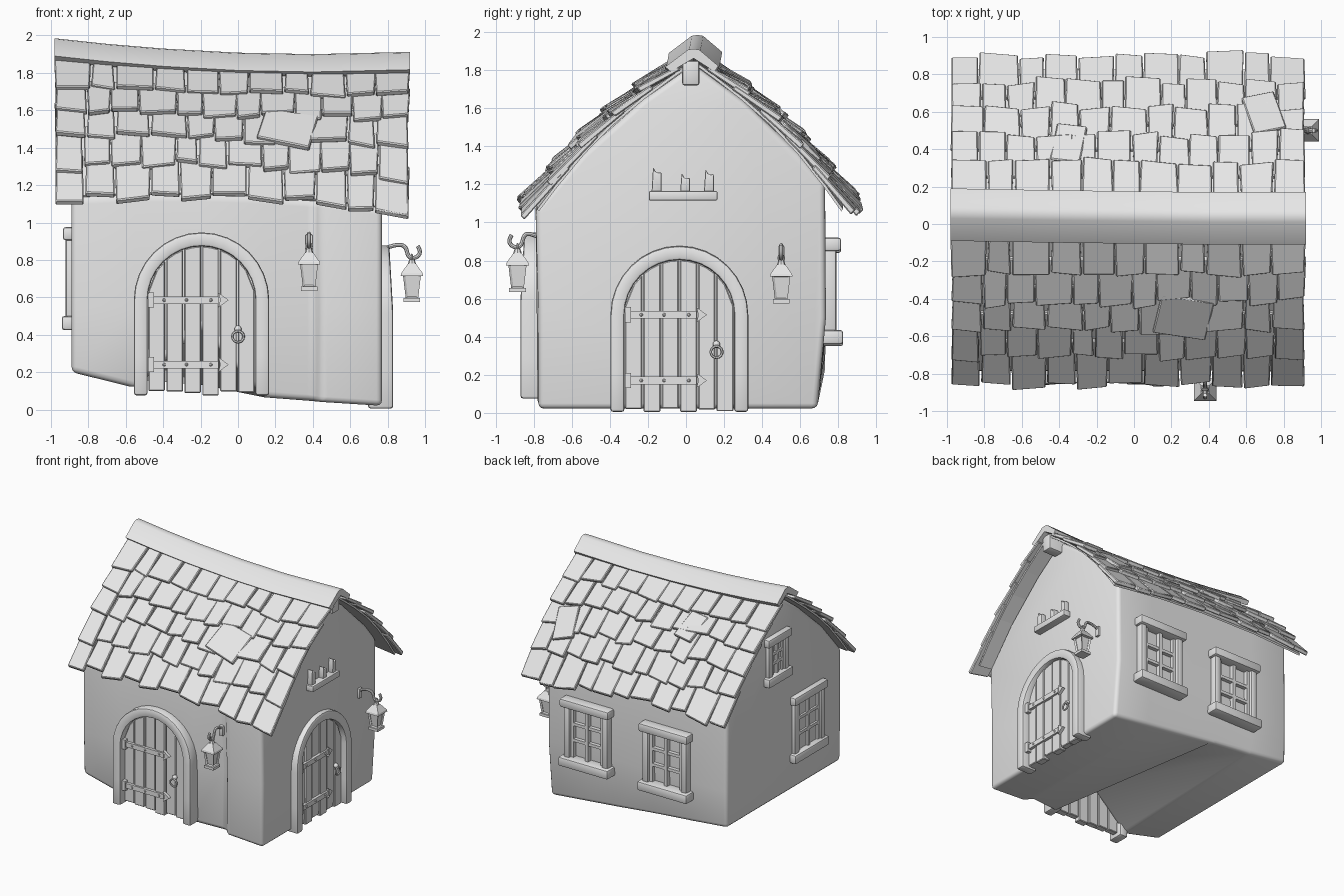
import bpy, bmesh, math, random
from mathutils import Matrix, Vector

if "Cube" in bpy.data.objects:
    bpy.data.objects.remove(bpy.data.objects["Cube"])

random.seed(4)
grey = bpy.data.materials.new("plain_grey")
grey.diffuse_color = (0.8, 0.8, 0.8, 1)
grey.use_nodes = True
grey.node_tree.nodes["Principled BSDF"].inputs["Base Color"].default_value = grey.diffuse_color


def finish(name, bm, M=Matrix(), bevel=0.0, segs=2):
    bmesh.ops.recalc_face_normals(bm, faces=bm.faces)
    bm.transform(M)
    me = bpy.data.meshes.new(name)
    bm.to_mesh(me)
    bm.free()
    me.materials.append(grey)
    ob = bpy.data.objects.new(name, me)
    bpy.context.collection.objects.link(ob)
    if bevel:
        m = ob.modifiers.new("bevel", 'BEVEL')
        m.width, m.segments, m.limit_method = bevel, segs, 'ANGLE'
    return ob


def loft(bm, rings):
    """Skin closed rings of points and cap both ends."""
    vs = [[bm.verts.new(p) for p in r] for r in rings]
    n = len(vs[0])
    for a, b in zip(vs, vs[1:]):
        for i in range(n):
            bm.faces.new((a[i], a[(i + 1) % n], b[(i + 1) % n], b[i]))
    bm.faces.new(vs[0])
    bm.faces.new(vs[-1])


def prism(bm, pts, w0, w1):
    """Polygon in (across, up), pushed out of the wall from w0 to w1."""
    loft(bm, [[(u, -w, z) for u, z in pts] for w in (w0, w1)])


def box(bm, u0, u1, z0, z1, w0, w1):
    prism(bm, [(u0, z0), (u1, z0), (u1, z1), (u0, z1)], w0, w1)


def place(x, y, z, deg):
    return Matrix.Translation((x, y, z)) @ Matrix.Rotation(math.radians(deg), 4, 'Z')


# Roof surface: height by distance from the ridge, sagging along x
SLOPE = [(0, 1.855), (.13, 1.765), (.27, 1.665), (.43, 1.54), (.58, 1.40), (.72, 1.245), (.87, 1.065)]


def roof_z(x, d):
    for (a, za), (b, zb) in zip(SLOPE, SLOPE[1:]):
        if d <= b or b == .87:
            z = za + (zb - za) * (d - a) / (b - a)
            break
    t = min(d / .87, 1.1)
    return z + (.025 * x * x - .03 * x) * (1 - t) + (.03 - .045 * x - .07 * x * x) * t * t


def roof_pt(x, d, side, lift):
    k = 1 if side < 0 else .955
    return Vector((x, .04 + side * k * d + side * lift * .65, roof_z(x, d) + lift * .75))


# Walls: one lofted body, floor sloping along x, opened up behind the front door
bm = bmesh.new()
rings = []
for x, low_y, low_z, mid_y, top_y in [
        (-.89, -.775, .2, -.785, -.785), (-.55, -.775, .115, -.785, -.785), (-.2, -.775, .44, -.785, -.785),
        (.14, -.775, .065, -.785, -.785), (.40, -.73, .045, -.715, -.755),
        (.45, -.78, .04, -.785, -.79), (.77, -.775, .02, -.775, -.79)]:
    t = (x + .89) / 1.66
    floor = .2 - .18 * t
    g = lambda d: roof_z(x, d) - .015
    rings.append([(x, low_y, low_z), (x, mid_y, .55), (x, top_y, g(.82)), (x, -.54, g(.58)), (x, -.23, g(.27)),
                  (x, .04, g(.0)), (x, .30, g(.27)), (x, .594, g(.58)), (x, .73, g(.72)),
                  (x, .735, .5), (x, .73 - .04 * t, floor)])
loft(bm, rings)
finish("house_walls", bm, bevel=.03, segs=3)

# Roof deck and shingles on both slopes
ROWS = [.87, .72, .58, .43, .27]
for side, label in ((-1, "front"), (1, "back")):
    bm = bmesh.new()
    cuts = [-.95, -.5, 0, .45, .88]
    for (d1, _), (d0, _) in zip(SLOPE, SLOPE[1:]):
        d0 = min(d0, .82)
        loft(bm, [[roof_pt(x, d0, side, -.012), roof_pt(x, d1, side, -.012),
                   roof_pt(x, d1, side, .003), roof_pt(x, d0, side, .003)] for x in cuts])
    finish("roof_deck_" + label, bm)
    bm = bmesh.new()
    for r, d in enumerate(ROWS):
        count = 11 + r % 2
        edges = [-.98 + 1.895 * i / count + (random.uniform(-.025, .025) if 0 < i < count else 0)
                 for i in range(count + 1)]
        for x0, x1 in zip(edges, edges[1:]):
            low = d + random.uniform(-.02, .02)
            top = max(d - .22, .07)
            skew = random.uniform(-.011, .011)
            lift = random.uniform(.016, .034)
            ring = []
            for x, s in ((x0 + .004, skew), (x1 - .004, -skew)):
                ring.append([roof_pt(x, low + s, side, lift), roof_pt(x - s, top, side, 0),
                             roof_pt(x - s, top, side, .028), roof_pt(x, low + s, side, lift + .034)])
            loft(bm, ring)
    # slipped shingles
    for x, d, w, a in ((.24, .60, .14, .05),) if side < 0 else ((.66, .64, .085, .07), (-.33, .47, .08, -.04)):
        loft(bm, [[roof_pt(x + e, d + a * e * 3, side, .035), roof_pt(x + e + a, d - .19 + a * e * 3, side, .02),
                   roof_pt(x + e + a, d - .19 + a * e * 3, side, .05), roof_pt(x + e, d + a * e * 3, side, .068)]
                  for e in (-w, w)])
    finish("roof_shingles_" + label, bm, bevel=.006, segs=1)

# Sagging ridge cap and the beam end beneath it
bm = bmesh.new()
CAP = [(-.15, -.095), (-.03, -.005), (0, 0), (.03, -.005), (.13, -.09), (.11, -.12), (0, -.05), (-.12, -.12)]
loft(bm, [[(x, yc + y, z + h) for y, h in CAP] for x, yc, z in
          [(-.98, .06, 1.985), (-.7, .055, 1.955), (-.4, .05, 1.93), (0, .045, 1.908), (.4, .04, 1.90), (.92, .04, 1.912)]])
finish("ridge_cap", bm)
bm = bmesh.new()
box(bm, -.045, .045, 1.72, 1.85, -.3, .12)
finish("ridge_beam", bm, place(.77, .025, 0, 90), .012)


def ring_handle(bm, u, w, z, R, r):
    n, m = 16, 6
    vs = [[bm.verts.new((u + (R + r * math.cos(b)) * math.cos(a), -w - r * math.sin(b),
                         z + (R + r * math.cos(b)) * math.sin(a)))
           for b in [math.tau * j / m for j in range(m)]] for a in [math.tau * i / n for i in range(n)]]
    for i in range(n):
        for j in range(m):
            bm.faces.new((vs[i][j], vs[i][(j + 1) % m], vs[(i + 1) % n][(j + 1) % m], vs[(i + 1) % n][j]))


def door(label, M):
    spring, ro, ri = .51, .362, .288
    # arched surround, deeper at the foot than at the crown
    bm = bmesh.new()
    path = [(math.pi, -spring), (math.pi, -.3)] + [(math.pi * (1 - i / 16), 0) for i in range(17)] + [(0, -.3), (0, -spring)]
    loft(bm, [[(r * math.cos(a), -w, spring + dz + r * math.sin(a)) for r, w in
               ((ro, -.05), (ro, .085 - .02 * math.sin(a)), (ri, .085 - .02 * math.sin(a)), (ri, -.05))] for a, dz in path])
    finish(label + "_door_surround", bm, M, .015)
    # planks cut to the arch
    bm = bmesh.new()
    n, wide = 6, 2 * ri / 6
    for i in range(n):
        u0 = -ri + i * wide + .004
        u1 = u0 + wide - .008
        arc = [(u, spring + math.sqrt(max(ri * ri - u * u, 0))) for u in (u1, (u0 + u1) / 2, u0)]
        b = random.uniform(0, .025)
        prism(bm, [(u0, b), (u1, b)] + arc, -.02, .03 + .008 * (i % 2))
    finish(label + "_door_planks", bm, M, .005, 1)
    # strap hinges with arrow tips and rivets
    bm = bmesh.new()
    for z in (.165, .51):
        box(bm, -.275, .09, z - .02, z + .02, .03, .053)
        prism(bm, [(.09, z - .04), (.145, z), (.09, z + .04), (.1, z)], .03, .055)
        box(bm, -.285, -.255, z - .04, z + .04, .03, .063)
        for u in (-.2, -.08, .05):
            bmesh.ops.create_uvsphere(bm, u_segments=8, v_segments=5, radius=.009,
                                      matrix=Matrix.Translation((u, -.053, z)))
    finish(label + "_door_hinges", bm, M)
    # ring pull
    bm = bmesh.new()
    ring_handle(bm, .195, .068, .315, .03, .007)
    bmesh.ops.create_uvsphere(bm, u_segments=10, v_segments=6, radius=.02, matrix=Matrix.Translation((.195, -.05, .355)))
    finish(label + "_door_ring", bm, M)


door("front", place(-.195, -.785, .075, 0))
door("side", place(.745, -.035, .005, 90))


def window(label, M, w, h, k=1.0):
    a, t = w / 2, .055
    bm = bmesh.new()
    for s in (-1, 1):
        u = sorted((s * a, s * (a - t)))
        box(bm, u[0], u[1], -h / 2 + .02, h / 2 - .02, -.02, .06 * k)
    box(bm, -a - .02, a + .02, h / 2 - .07, h / 2, -.02, .085 * k)
    box(bm, -a - .025, a + .025, -h / 2, -h / 2 + .075, -.02, .095 * k)
    finish(label + "_window_frame", bm, M, .014)
    bm = bmesh.new()
    box(bm, -.014, .014, -h / 2 + .05, h / 2 - .05, -.01, .04 * k)
    inner = h - .16
    for f in (-1, 1):
        z = f * inner / 6 + .005
        box(bm, -a + .03, a - .03, z - .012, z + .012, -.01, .035 * k)
    for s in (-1, 1):
        u = sorted((s * (a - t), s * (a - t - .025)))
        box(bm, u[0], u[1], -h / 2 + .05, h / 2 - .05, -.01, .035 * k)
    finish(label + "_window_bars", bm, M)


window("back_right", place(.38, .73, .64, 180), .41, .56)
window("back_left", place(-.35, .73, .63, 180), .41, .56)
window("left_lower", place(-.885, -.33, .70, -90), .40, .55, .6)
window("left_upper", place(-.885, .08, 1.39, -90), .27, .40, .6)

# Broken window sill with stub posts on the right gable
bm = bmesh.new()
box(bm, -.18, .18, 0, .05, -.02, .06)
for u, hgt in ((-.14, .175), (.01, .145), (.135, .165)):
    prism(bm, [(u - .026, .04), (u + .026, .04), (u + .026, hgt - .025), (u, hgt - .03), (u - .018, hgt)], -.02, .04)
finish("gable_broken_sill", bm, place(.77, -.015, 1.115, 90), .008)


def lantern(label, M, reach):
    P = lambda z: Matrix.Translation((0, -reach, z)) @ Matrix.Rotation(math.pi / 4, 4, 'Z')
    bm = bmesh.new()
    cone = lambda r1, r2, z0, z1, n=4: bmesh.ops.create_cone(
        bm, cap_ends=True, segments=n, radius1=r1, radius2=r2, depth=z1 - z0, matrix=P((z0 + z1) / 2))
    # tapered case with sunken panes
    cone(.047, .068, .02, .145)
    bm.normal_update()
    sides = [f for f in bm.faces if abs(f.normal.z) < .6]
    bmesh.ops.inset_individual(bm, faces=sides, thickness=.011, depth=-.012)
    # foot, hood, neck and loop
    cone(.062, .062, 0, .022)
    cone(.085, .08, .14, .155)
    cone(.08, .03, .155, .205)
    cone(.022, .014, .205, .228, 8)
    finish(label + "_lantern", bm, M)
    bm = bmesh.new()
    ring_handle(bm, 0, reach, .238, .016, .005)
    box(bm, -.018, .018, .22, .30, -.04, .018)
    finish(label + "_lantern_mount", bm, M, .004)
    # curled bracket
    cu = bpy.data.curves.new(label + "_lantern_bracket", 'CURVE')
    cu.dimensions, cu.bevel_depth, cu.bevel_resolution, cu.use_fill_caps = '3D', .011, 2, True
    sp = cu.splines.new('NURBS')
    pts = [(-.02, .27), (.04, .30), (reach - .035, .31), (reach - .02, .235),
           (reach + .025, .235), (reach + .05, .27), (reach + .03, .30)]
    sp.points.add(len(pts) - 1)
    for p, (w, z) in zip(sp.points, pts):
        p.co = (0, -w, z, 1)
    sp.use_endpoint_u, sp.order_u, sp.resolution_u = True, 3, 5
    cu.materials.append(grey)
    ob = bpy.data.objects.new(label + "_lantern_bracket", cu)
    ob.matrix_world = M
    bpy.context.collection.objects.link(ob)


lantern("front", place(.38, -.755, .635, 0), .13)
lantern("side", place(.77, .5, .575, 90), .16)

# Apply bevels and smooth the rounded edges
bpy.ops.object.select_all(action='SELECT')
bpy.context.view_layer.objects.active = bpy.context.selected_objects[0]
bpy.ops.object.convert(target='MESH')
bpy.ops.object.shade_smooth_by_angle(angle=math.radians(35))
